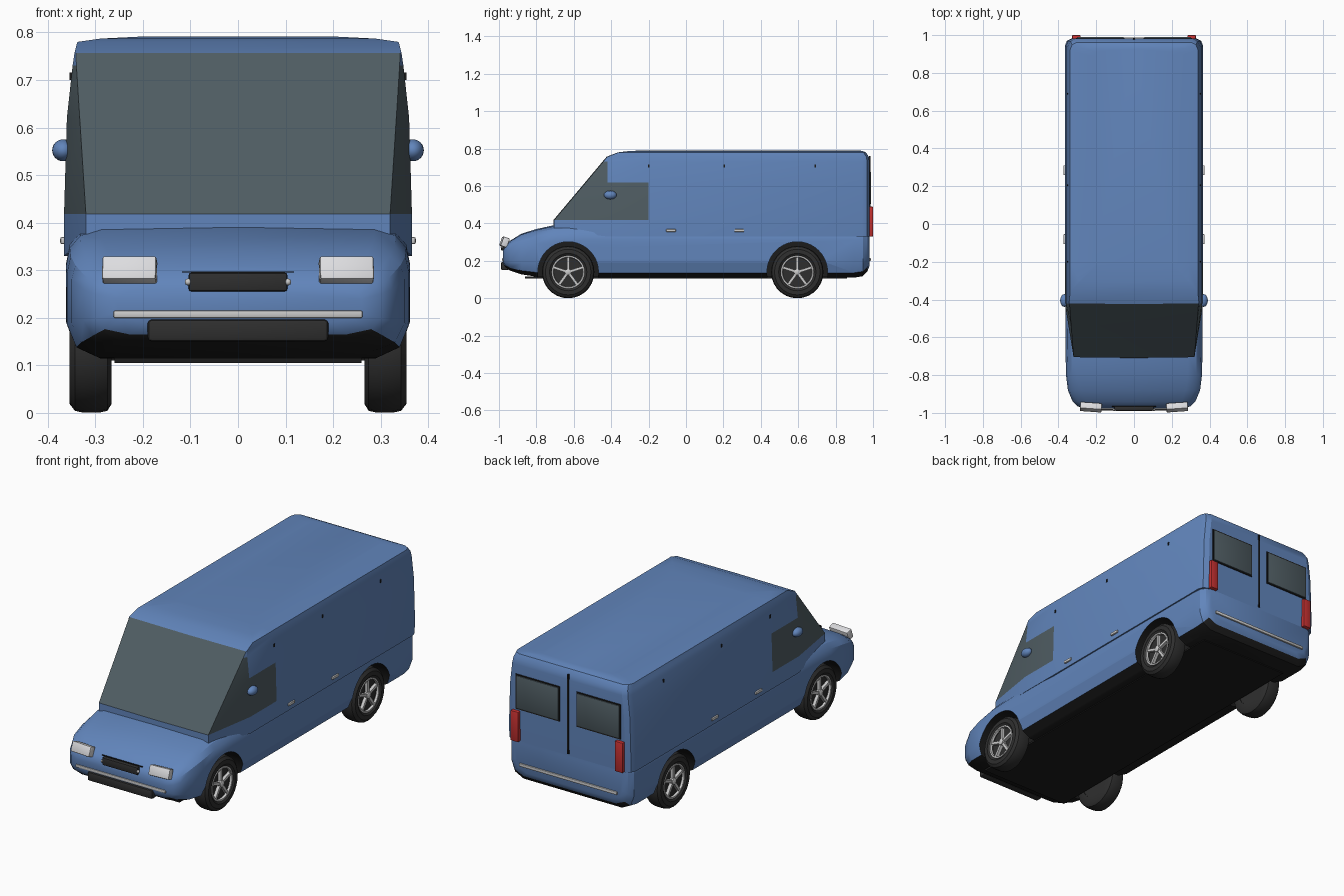
import bpy, bmesh, math
from mathutils import Matrix, Vector

if "Cube" in bpy.data.objects:
    bpy.data.objects.remove(bpy.data.objects["Cube"])


def material(name, *rgb):
    m = bpy.data.materials.new(name)
    m.use_nodes = True
    m.diffuse_color = (*rgb, 1)
    bsdf = m.node_tree.nodes["Principled BSDF"]
    bsdf.inputs["Base Color"].default_value = (*rgb, 1)
    bsdf.inputs["Roughness"].default_value = 0.5
    return m


BLUE = material("body blue", 0.12, 0.235, 0.5)
GLASS = material("tinted glass", 0.08, 0.11, 0.125)
BLACK = material("underside black", 0.012, 0.012, 0.012)
RUBBER = material("dark rubber", 0.028, 0.028, 0.028)
SILVER = material("silver", 0.6, 0.6, 0.6)
LAMP = material("lamp white", 0.72, 0.72, 0.74)
RED = material("tail red", 0.55, 0.03, 0.03)


def finish(name, bm, mats, angle=35):
    bmesh.ops.remove_doubles(bm, verts=bm.verts, dist=0.0005)
    bmesh.ops.recalc_face_normals(bm, faces=bm.faces)
    me = bpy.data.meshes.new(name)
    bm.to_mesh(me)
    bm.free()
    for m in mats:
        me.materials.append(m)
    ob = bpy.data.objects.new(name, me)
    bpy.context.collection.objects.link(ob)
    smooth(ob, angle)
    return ob


def smooth(ob, angle=35):
    bpy.ops.object.select_all(action="DESELECT")
    ob.select_set(True)
    bpy.context.view_layer.objects.active = ob
    bpy.ops.object.shade_smooth_by_angle(angle=math.radians(angle))


def loft(rings, caps=True):
    """Skin a list of equal-length closed rings."""
    bm = bmesh.new()
    rows = [[bm.verts.new(p) for p in r] for r in rings]
    n = len(rows[0])
    for a, b in zip(rows, rows[1:]):
        for i in range(n):
            bm.faces.new((a[i], a[(i + 1) % n], b[(i + 1) % n], b[i]))
    if caps:
        bm.faces.new(rows[0])
        bm.faces.new(rows[-1])
    return bm


def mirrored(half):
    """Close a half ring that starts and ends on the centre plane."""
    return half + [(-x, y, z) for x, y, z in half[-2:0:-1]]


def lathe(profile, y, z, side, sides=28, caps=False):
    """Spin (x, radius) pairs about an axle along x."""
    turn = [math.tau * i / sides for i in range(sides)]
    return loft([[(side * x, y + r * math.cos(t), z + r * math.sin(t)) for t in turn]
                 for x, r in profile], caps)


def box(name, centre, size, mat, bevel=0.004, rot=(0, 0, 0)):
    bm = bmesh.new()
    bmesh.ops.create_cube(bm, size=1, matrix=Matrix.Diagonal((*size, 1)))
    if bevel:
        bmesh.ops.bevel(bm, geom=bm.edges[:], offset=min(bevel, min(size) * 0.4),
                        segments=2, affect="EDGES", profile=0.5)
    ob = finish(name, bm, [mat])
    ob.location, ob.rotation_euler = centre, rot
    return ob


def ball(name, centre, radii, mat):
    bm = bmesh.new()
    bmesh.ops.create_uvsphere(bm, u_segments=20, v_segments=12, radius=1,
                              matrix=Matrix.Diagonal((*radii, 1)))
    ob = finish(name, bm, [mat], 60)
    ob.location = centre
    return ob


AXLES = {"front": -0.63, "rear": 0.595}
AXLE_Z = 0.14

# Lower body: sections along y as (y, bottom, top, half width)
stations = [(-0.978, .19, .26, .26), (-0.965, .165, .285, .3), (-0.94, .148, .308, .325),
            (-0.88, .128, .345, .35), (-0.8, .115, .37, .36), (-0.7, .11, .392, .362),
            (-0.55, .11, .4, .362), (0.9, .11, .4, .362), (0.945, .118, .4, .358),
            (0.97, .145, .39, .34), (0.98, .17, .38, .315)]
rings = []
for y, lo, hi, w in stations:
    h = hi - lo
    rings.append(mirrored([(0, y, lo), (w - .07, y, lo), (w - .02, y, lo + .09 * h),
                           (w, y, lo + .28 * h), (w, y, hi - .3 * h), (w - .008, y, hi - .16 * h),
                           (w - .03, y, hi - .07 * h), (w - .075, y, hi - .02 * h), (0, y, hi)]))
lower = finish("lower_body", loft(rings), [BLUE, BLACK])
for f in lower.data.polygons:
    f.material_index = int(f.normal.z < -0.5)

# Wheel arches cut into the lower body with black liners
for y in AXLES.values():
    for side in (1, -1):
        cutter = finish("arch_cutter", lathe([(.22, .162), (.5, .162)], y, AXLE_Z, side, 40, True),
                        [BLUE, BLACK])
        cutter.hide_render = True
        for f in cutter.data.polygons:
            f.material_index = 1
        mod = lower.modifiers.new("arch", "BOOLEAN")
        mod.operation, mod.solver, mod.object = "DIFFERENCE", "EXACT", cutter
        bpy.context.view_layer.objects.active = lower
        bpy.ops.object.modifier_apply(modifier=mod.name)
        bpy.data.objects.remove(cutter)
smooth(lower, 30)

# Upper shell: level rings as (z, front y, front half width, half width, back y)
levels = [(.33, -.705, .32, .366, .98), (.418, -.705, .32, .366, .982), (.62, -.535, .333, .36, .982),
          (.73, -.443, .34, .348, .981), (.757, -.42, .341, .344, .977), (.78, -.36, .338, .338, .962),
          (.787, -.3, .28, .29, .945), (.791, -.22, .2, .21, .925)]
rings = []
for z, yf, wf, w, yb in levels:
    zf = max(z, .365)
    rings.append(mirrored([(0, yf - .004, zf), (wf, yf, zf), (w, max(yf, -.42), z),
                           (w, max(yf, -.2), z), (w, yb - .04, z), (w - .01, yb - .013, z),
                           (w - .035, yb, z), (0, yb, z)]))
upper = finish("upper_shell", loft(rings), [BLUE, GLASS], 25)
for f in upper.data.polygons:
    c = f.center
    if .418 < c.z < .757:
        f.material_index = int(c.y < -.43 or (c.y < -.25 and c.z < .62))

# Wheels
tyre_profile = [(.345, .086), (.355, .1), (.354, .122), (.343, .136), (.325, .14), (.292, .14),
                (.275, .136), (.266, .122), (.266, .086), (.345, .086)]
rim_profile = [(.338, .078), (.35, .08), (.35, .088), (.338, .09), (.338, .078)]
for end, y in AXLES.items():
    for side, label in ((1, "left"), (-1, "right")):
        tag = f"{end}_{label}"
        finish(f"tyre_{tag}", lathe(tyre_profile, y, AXLE_Z, side), [RUBBER])
        finish(f"wheel_dish_{tag}", lathe([(.27, .088), (.33, .088)], y, AXLE_Z, side, 28, True), [RUBBER])
        finish(f"rim_{tag}", lathe(rim_profile, y, AXLE_Z, side), [SILVER])
        finish(f"hub_{tag}", lathe([(.33, .017), (.35, .017), (.354, .01)], y, AXLE_Z, side, 16, True), [SILVER])
        bm = bmesh.new()
        for i in range(5):
            spin = Matrix.Rotation(math.tau * i / 5, 4, "X")
            place = Matrix.Translation((side * .338, y, AXLE_Z)) @ spin @ Matrix.Translation((0, 0, .046))
            bmesh.ops.create_cube(bm, size=1, matrix=place @ Matrix.Diagonal((.016, .014, .078, 1)))
        finish(f"spokes_{tag}", bm, [SILVER])

# Parts repeated on both sides
for s, label in ((1, "left"), (-1, "right")):
    box(f"headlight_{label}", (s * .228, -.97, .3), (.114, .036, .052), LAMP, .005, (-.35, 0, s * .07))
    ball(f"grille_stud_{label}", (s * .105, -.984, .275), (.007, .007, .007), SILVER)
    ball(f"mirror_{label}", (s * .368, -.405, .552), (.023, .034, .023), BLUE)
    box(f"tail_light_{label}", (s * .305, .984, .41), (.046, .032, .16), RED, .005)
    box(f"rear_window_seal_{label}", (s * .178, .981, .59), (.258, .01, .184), BLACK, 0)
    box(f"rear_window_{label}", (s * .178, .984, .59), (.246, .012, .172), GLASS, .004)
    for i, y in enumerate((-.08, .285)):
        box(f"door_handle_{label}_{i}", (s * .368, y, .362), (.012, .052, .015), SILVER, .004)
    for i, y in enumerate((-.2, .205, .69)):
        box(f"door_catch_{label}_{i}", (s * .35, y, .708), (.008, .008, .016), BLACK, 0)

# Front and rear trim
box("grille", (0, -.977, .275), (.208, .024, .04), RUBBER, .006)
box("hood_seam", (0, -.966, .296), (.235, .006, .003), BLACK, 0)
box("front_trim_strip", (0, -.976, .207), (.524, .014, .015), SILVER, .003)
box("front_lower_bumper", (0, -.968, .173), (.38, .04, .046), RUBBER, .008)
box("rear_trim_strip", (0, .982, .207), (.57, .012, .016), SILVER, .003)
box("rear_door_seam", (0, .982, .55), (.008, .008, .42), BLACK, 0)
box("floor_pan", (0, 0, .11), (.52, 1.72, .01), BLACK, 0)
